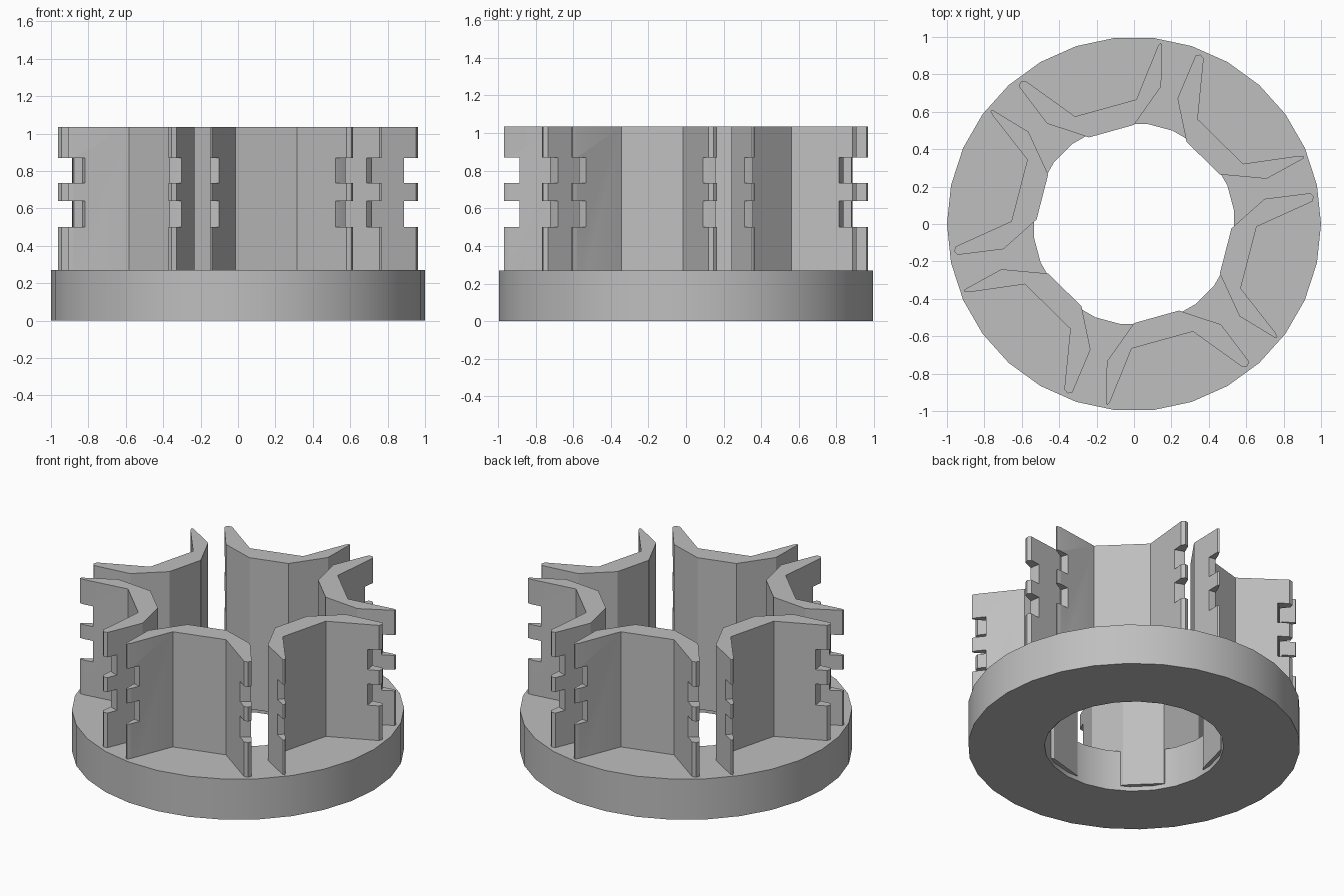
import bpy, bmesh, math
from mathutils import Matrix, Vector

cube = bpy.data.objects.get("Cube")
if cube:
    bpy.data.objects.remove(cube, do_unlink=True)

grey = bpy.data.materials.new("plain_grey")
grey.use_nodes = True
grey.diffuse_color = (0.52, 0.52, 0.52, 1)
grey.node_tree.nodes["Principled BSDF"].inputs["Base Color"].default_value = grey.diffuse_color


def circle(radius, sides, turn=0.0):
    step = 2 * math.pi / sides
    return [(radius * math.cos((i + turn) * step), radius * math.sin((i + turn) * step))
            for i in range(sides)]


def prism(name, loops, z0, z1):
    """Extrude one outline, with an optional hole loop, from z0 to z1."""
    bm = bmesh.new()
    edges = []
    for loop in loops:
        verts = [bm.verts.new((x, y, z0)) for x, y in loop]
        if len(loops) == 1:
            bm.faces.new(verts)
        else:
            edges += [bm.edges.new((v, verts[i - 1])) for i, v in enumerate(verts)]
    if edges:
        bmesh.ops.triangle_fill(bm, edges=edges, use_beauty=True)
    top = bmesh.ops.extrude_face_region(bm, geom=bm.faces[:])["geom"]
    bmesh.ops.translate(bm, vec=Vector((0, 0, z1 - z0)),
                        verts=[g for g in top if isinstance(g, bmesh.types.BMVert)])
    bmesh.ops.recalc_face_normals(bm, faces=bm.faces[:])
    mesh = bpy.data.meshes.new(name)
    bm.to_mesh(mesh)
    bm.free()
    mesh.materials.append(grey)
    obj = bpy.data.objects.new(name, mesh)
    bpy.context.collection.objects.link(obj)
    return obj


def activate(obj):
    bpy.ops.object.select_all(action='DESELECT')
    obj.select_set(True)
    bpy.context.view_layer.objects.active = obj


# Base ring
base = prism("base_ring", [circle(1.0, 30), circle(0.54, 24, 0.5)], 0, 0.27)
activate(base)
bpy.ops.object.shade_smooth_by_angle(angle=math.radians(30))

# Ring-shaped cutters for the two rows of edge notches
cutters = [prism("notch_cutter", [circle(1.2, 48), circle(0.893, 48)], z0, z1)
           for z0, z1 in ((0.5, 0.64), (0.735, 0.87))]

# Bracket wall: flat inner web with two flared legs ending in blunt tips
outline = [(-0.15, -0.96), (-0.145, -0.735), (0.0, -0.53), (0.24, -0.463),
           (0.465, -0.537), (0.615, -0.735), (0.607, -0.76), (0.58, -0.765),
           (0.315, -0.575), (-0.013, -0.666), (-0.125, -0.945), (-0.14, -0.967)]
wall = prism("bracket_wall_1", [outline], 0.03, 1.035)
activate(wall)
for cutter in cutters:
    mod = wall.modifiers.new("notches", 'BOOLEAN')
    mod.operation = 'DIFFERENCE'
    mod.solver = 'EXACT'
    mod.object = cutter
    bpy.ops.object.modifier_apply(modifier=mod.name)
for cutter in cutters:
    bpy.data.objects.remove(cutter, do_unlink=True)
bpy.ops.object.shade_smooth_by_angle(angle=math.radians(25))

# Repeat the wall around the ring
for i in range(1, 6):
    copy = wall.copy()
    copy.name = f"bracket_wall_{i + 1}"
    copy.matrix_world = Matrix.Rotation(i * math.pi / 3, 4, 'Z')
    bpy.context.collection.objects.link(copy)
